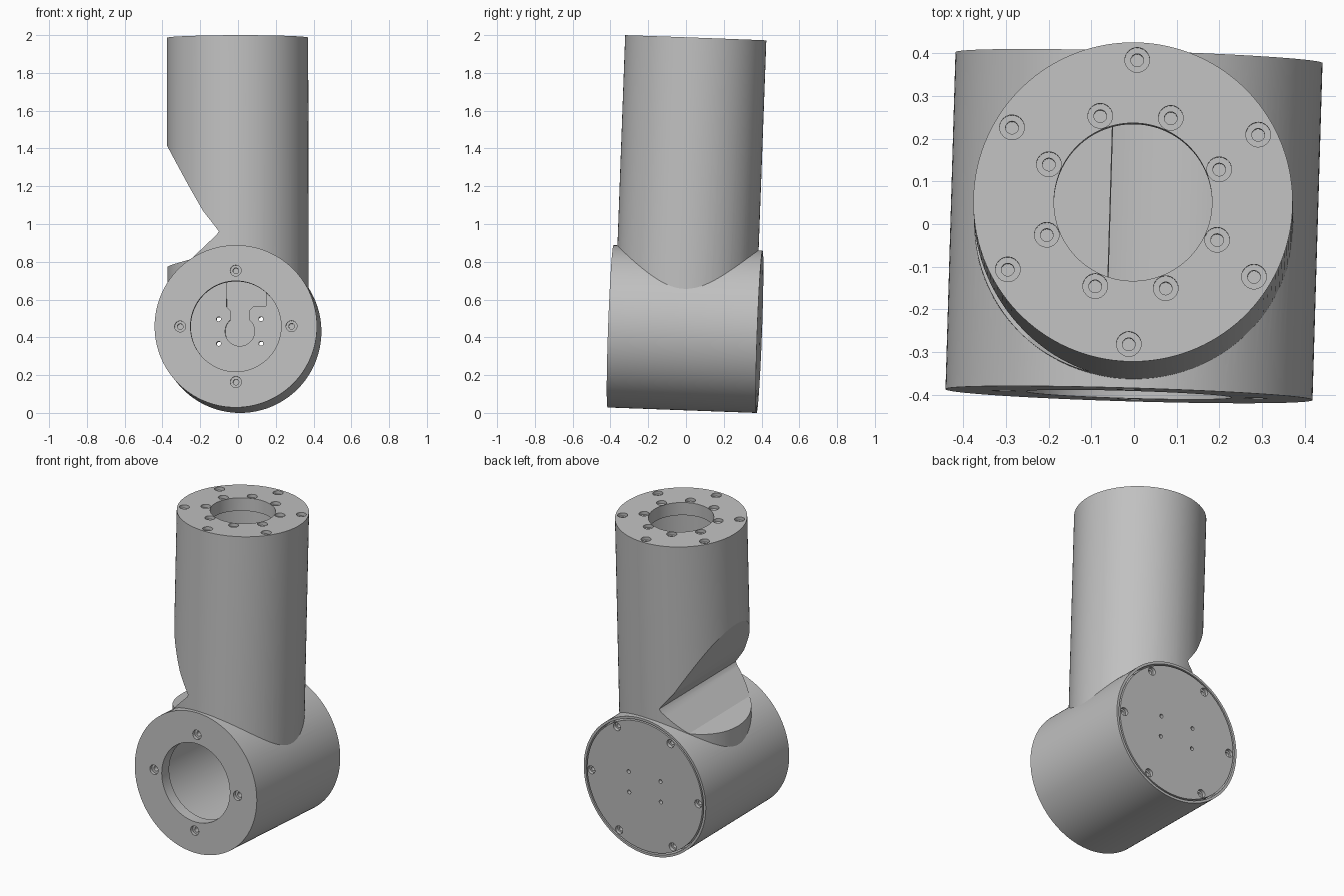
import bpy, bmesh
from math import cos, sin, pi, radians
from mathutils import Matrix

if "Cube" in bpy.data.objects:
    bpy.data.objects.remove(bpy.data.objects["Cube"])

# Housing dimensions, measured from the centre of the cross barrel
BARREL_R, HALF = 0.43, 0.395
TUBE_R, TOP = 0.374, 1.543
COVER_IN = 0.33

grey = bpy.data.materials.new("machined_grey")
grey.use_nodes = True
grey.diffuse_color = (0.53, 0.53, 0.53, 1)
grey.node_tree.nodes["Principled BSDF"].inputs["Base Color"].default_value = (0.53, 0.53, 0.53, 1)

# The whole joint leans slightly
PLACE = (Matrix.Translation((0, -0.005, 0.444)) @ Matrix.Rotation(radians(-1.7), 4, 'Z')
         @ Matrix.Rotation(radians(-2.1), 4, 'X') @ Matrix.Rotation(radians(-0.15), 4, 'Y'))


def circle(r, n=128, cx=0, cy=0):
    return [(cx + r * cos(2 * pi * i / n), cy + r * sin(2 * pi * i / n)) for i in range(n)]


def ring(count, radius, r, start=0):
    """Small circles spaced around a bolt circle."""
    return [circle(r, 24, x, y) for x, y in
            ((radius * cos(start + 2 * pi * k / count), radius * sin(start + 2 * pi * k / count))
             for k in range(count))]


def solid(name, *prisms):
    """Object made of prisms, each given as (outline, axis, low, high)."""
    bm = bmesh.new()
    for pts, axis, lo, hi in prisms:
        ends = [[bm.verts.new((a, t, b) if axis == 'y' else (a, b, t)) for a, b in pts]
                for t in (lo, hi)]
        bm.faces.new(ends[0])
        bm.faces.new(ends[1])
        for i in range(len(pts)):
            j = (i + 1) % len(pts)
            bm.faces.new((ends[0][i], ends[0][j], ends[1][j], ends[1][i]))
    bmesh.ops.recalc_face_normals(bm, faces=bm.faces)
    me = bpy.data.meshes.new(name)
    bm.to_mesh(me)
    bm.free()
    ob = bpy.data.objects.new(name, me)
    bpy.context.scene.collection.objects.link(ob)
    return ob


def combine(ob, other, op='DIFFERENCE'):
    """Apply a boolean and discard the second solid."""
    mod = ob.modifiers.new("cut", 'BOOLEAN')
    mod.object, mod.operation, mod.solver = other, op, 'EXACT'
    dg = bpy.context.evaluated_depsgraph_get()
    me = bpy.data.meshes.new_from_object(ob.evaluated_get(dg))
    ob.modifiers.clear()
    ob.data = me
    bpy.data.objects.remove(other)


def cut(ob, *prisms):
    combine(ob, solid("cutter", *prisms))


def finish(ob):
    ob.data.transform(PLACE)
    ob.data.materials.clear()
    ob.data.materials.append(grey)
    bpy.ops.object.select_all(action='DESELECT')
    ob.select_set(True)
    bpy.context.view_layer.objects.active = ob
    bpy.ops.object.shade_smooth_by_angle(angle=radians(25))


# Upright tube with a sloped notch on one side
tube = solid("tube", (circle(TUBE_R), 'z', 0, TOP))
notch = [(-0.5, 1.19), (-0.375, 0.975), (-0.255, 0.755), (-0.175, 0.615), (-0.105, 0.525),
         (-0.09, 0.505), (-0.1, 0.488), (-0.24, 0.36), (-0.5, 0.3)]
cut(tube, (notch, 'y', -0.6, 0.6))

# Cross barrel merged with the tube
body = solid("joint_housing", (circle(BARREL_R), 'y', -HALF, HALF))
combine(body, tube, 'UNION')

# Hollow inside: barrel chamber, tube chamber, and the channel joining them
cut(body, (circle(0.36), 'y', -HALF + 0.07, HALF + 0.1))
cut(body, (circle(0.415), 'y', COVER_IN, HALF + 0.1))
channel = [(max(x, -0.055), y) for x, y in circle(0.3, 96)]
cut(body, (channel, 'z', 0.1, 1.1))
cut(body, (circle(0.3), 'z', 1.0, TOP - 0.08))

# Openings in the front and top flanges
cut(body, (circle(0.24), 'y', -HALF - 0.1, -HALF + 0.1),
    (circle(0.185), 'z', TOP - 0.1, TOP + 0.1))

# Counterbored screw holes
for r, depth in ((0.029, 0.02), (0.015, 0.055)):
    top_holes = ring(6, 0.333, r, pi / 2) + ring(8, 0.216, r, pi / 8)
    cut(body, *[(c, 'z', TOP - depth, TOP + 0.1) for c in top_holes],
        *[(c, 'y', -HALF - 0.1, -HALF + depth) for c in ring(4, 0.295, r)])
finish(body)

# Round back cover with screw holes and a keyhole cable pocket inside
cover = solid("back_cover", (circle(0.406), 'y', COVER_IN, HALF))
for r, depth in ((0.025, 0.02), (0.014, 0.05)):
    cut(cover, *[(c, 'y', HALF - depth, HALF + 0.1) for c in ring(6, 0.377, r)])
cut(cover, *[(circle(0.012, 16, sx * 0.112, sz * 0.065), 'y', 0.2, 0.6)
             for sx in (-1, 1) for sz in (-1, 1)])
pocket = COVER_IN + 0.03
slot = [(-0.05, 0), (0.05, 0), (0.05, 0.11), (0.07, 0.13), (0.14, 0.135),
        (0.14, 0.32), (-0.07, 0.32), (-0.07, 0.13), (-0.05, 0.11)]
cut(cover, (circle(0.078, 48), 'y', 0.2, pocket))
cut(cover, (slot, 'y', 0.2, pocket))
finish(cover)
